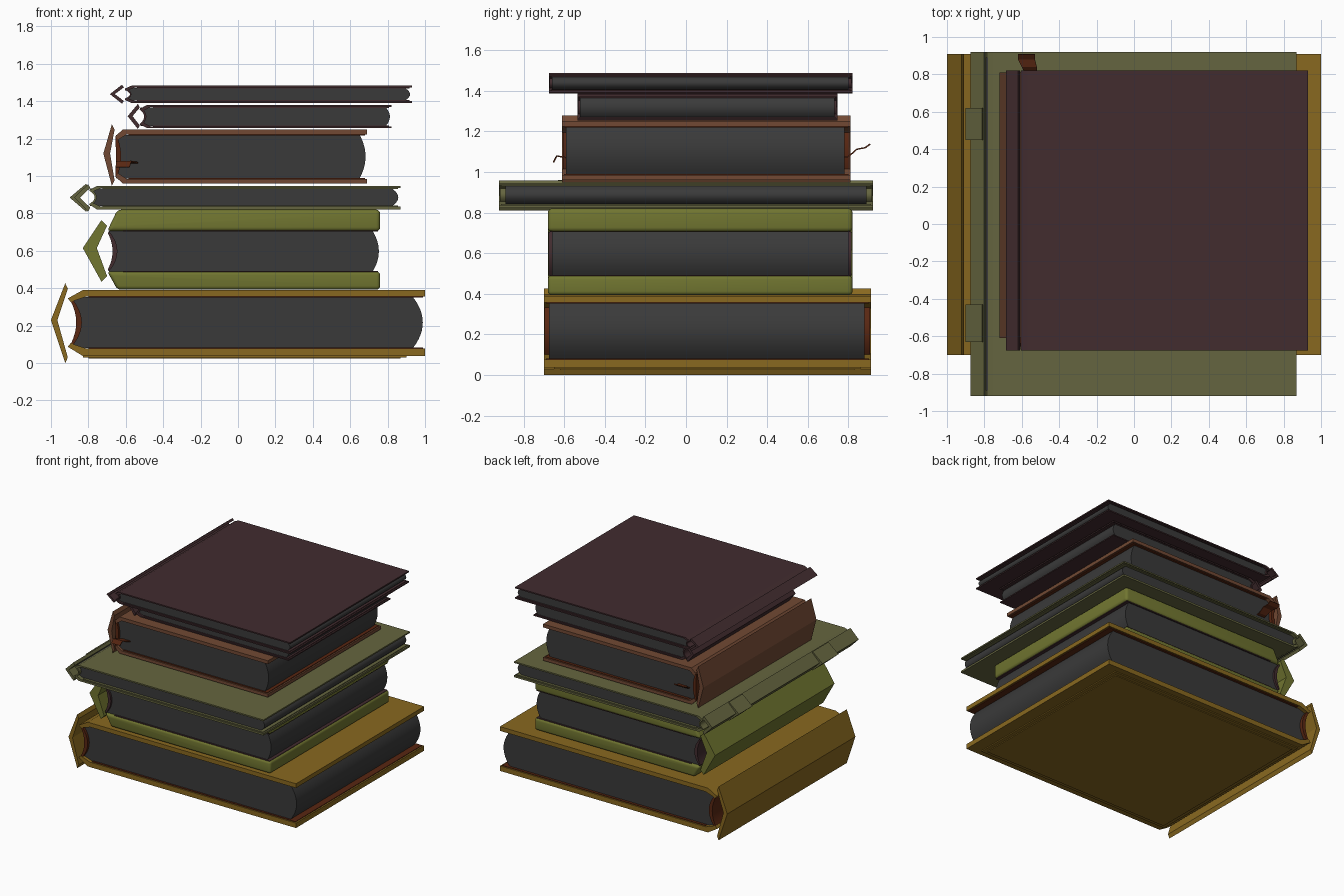
import bpy, bmesh, math

if "Cube" in bpy.data.objects:
    bpy.data.objects.remove(bpy.data.objects["Cube"])


def material(name, rgb):
    m = bpy.data.materials.new(name)
    m.diffuse_color = (*rgb, 1)
    m.use_nodes = True
    m.node_tree.nodes["Principled BSDF"].inputs["Base Color"].default_value = m.diffuse_color
    return m


PAGE = material("dark_grey_pages", (0.042, 0.042, 0.042))
OCHRE = material("ochre_cloth", (0.25, 0.14, 0.014))
OLIVE = material("olive_cloth", (0.165, 0.18, 0.03))
SAGE = material("sage_cloth", (0.13, 0.13, 0.05))
BROWN = material("brown_leather", (0.165, 0.066, 0.033))
MAROON = material("dark_maroon_cloth", (0.054, 0.025, 0.028))
RUST = material("rust_lining", (0.1, 0.02, 0.006))


def prism(name, pts, y0, y1, mat, bevel=0, smooth=False):
    """Extrude an (x, z) profile along y."""
    bm = bmesh.new()
    f = bm.faces.new([bm.verts.new((x, y0, z)) for x, z in pts])
    r = bmesh.ops.extrude_face_region(bm, geom=[f])
    for v in r["geom"]:
        if isinstance(v, bmesh.types.BMVert):
            v.co.y = y1
    bmesh.ops.recalc_face_normals(bm, faces=bm.faces)
    if bevel:
        bmesh.ops.bevel(bm, geom=bm.edges[:], offset=bevel, segments=4,
                        profile=0.5, affect='EDGES', clamp_overlap=True)
    me = bpy.data.meshes.new(name)
    bm.to_mesh(me)
    bm.free()
    me.materials.append(mat)
    ob = bpy.data.objects.new(name, me)
    bpy.context.collection.objects.link(ob)
    if smooth:
        bpy.context.view_layer.objects.active = ob
        ob.select_set(True)
        bpy.ops.object.shade_smooth_by_angle(angle=math.radians(35))
        ob.select_set(False)
    return ob


def arc(x_end, x_mid, z0, z1, n=12):
    """Bowed line from z0 to z1, reaching x_mid halfway."""
    return [(x_end + (x_mid - x_end) * (1 - (2 * i / n - 1) ** 2),
             z0 + (z1 - z0) * i / n) for i in range(n + 1)]


def chevron(name, tip, end, z0, zm, z1, thick, y0, y1, mat):
    """V-shaped spine seen from the end."""
    d = thick * 0.8
    e = min(0.03, (z1 - z0) * 0.14)
    prism(name, [(end - d * 0.5, z0), (tip, zm), (end - d * 0.5, z1), (end, z1 - e),
                 (tip + thick, zm), (end, z0 + e)], y0, y1, mat)


def book(name, mat, lining, y, py, xr, fold, hinge, z, pages, fore, spine, soft=0):
    """z = cover bottom, page bottom, page top, cover top;
    fold/hinge = start of the flat board and tip of its folded joint."""
    zb, pb, pt, zt = z
    zm, h = (pb + pt) / 2, pt - pb
    # page block: rounded fore edge, hollow back
    xl, xm = pages
    left = arc(xl, xm, pb, pt)
    prism(name + "_pages", arc(fore[0], fore[1], pb, pt) + left[::-1],
          py[0], py[1], PAGE, smooth=True)
    # lining behind the page block
    liner = arc(xl - 0.006, xm - min(0.03, h * 0.12), pb + 0.01, pt - 0.01)
    prism(name + "_lining", left + liner[::-1], y[0] + 0.004, y[1] - 0.004, lining, smooth=True)
    # boards with folded joints, and endpapers inside them
    for part, a, b, s in (("top", pt, zt, 1), ("bottom", pb, zb, -1)):
        t = abs(b - a)
        if soft:
            pts = [(xr, a), (xr, b), (fold, b), (hinge + 0.02, a + s * t * 0.35), (hinge, a)]
        else:
            k = min(0.012, h * 0.08)
            pts = [(xr, a + s * 0.003), (xr, b), (fold, b), (hinge, a - s * k * 0.6),
                   (hinge + 0.015, a - s * k * 2.2), (fold + 0.02, a + s * 0.003)]
        prism(f"{name}_{part}_cover", pts, y[0], y[1], mat, soft, bool(soft))
        q = a + s * 0.004
        prism(f"{name}_{part}_endpaper", [(xr - 0.012, a - s * 0.002), (xr - 0.012, q),
              (fold + 0.03, q), (fold + 0.03, a - s * 0.002)], y[0] + 0.01, y[1] - 0.01, lining)
    # spine
    chevron(name + "_spine", *spine, y[0], y[1], mat)


# bottom to top
book("ochre_book", OCHRE, RUST, (-0.70, 0.91), (-0.675, 0.88), 1.0, -0.83, -0.91,
     (0.038, 0.08, 0.353, 0.39), (-0.895, -0.835), (0.935, 0.988),
     (-1.0, -0.91, 0.0, 0.23, 0.427, 0.034))
book("olive_book", OLIVE, MAROON, (-0.68, 0.82), (-0.66, 0.80), 0.76, -0.645, -0.70,
     (0.393, 0.49, 0.705, 0.82), (-0.69, -0.645), (0.72, 0.753),
     (-0.83, -0.70, 0.435, 0.615, 0.765, 0.075), soft=0.022)
book("sage_book", SAGE, SAGE, (-0.92, 0.92), (-0.89, 0.89), 0.868, -0.755, -0.79,
     (0.822, 0.84, 0.932, 0.946), (-0.79, -0.755), (0.825, 0.857),
     (-0.875, -0.79, 0.81, 0.885, 0.957, 0.03))
book("brown_book", BROWN, RUST, (-0.61, 0.81), (-0.59, 0.78), 0.69, -0.615, -0.655,
     (0.96, 0.988, 1.22, 1.25), (-0.65, -0.625), (0.65, 0.682),
     (-0.72, -0.66, 0.948, 1.12, 1.277, 0.036))
book("thin_maroon_book", MAROON, MAROON, (-0.535, 0.745), (-0.522, 0.732), 0.82, -0.485, -0.52,
     (1.256, 1.268, 1.367, 1.38), (-0.52, -0.49), (0.79, 0.812),
     (-0.59, -0.525, 1.252, 1.32, 1.385, 0.026))
book("wide_maroon_book", MAROON, MAROON, (-0.675, 0.82), (-0.66, 0.80), 0.93, -0.57, -0.605,
     (1.391, 1.404, 1.47, 1.483), (-0.60, -0.57), (0.893, 0.92),
     (-0.685, -0.61, 1.387, 1.438, 1.488, 0.026))

# raised bands on the sage spine
for i, (a, b) in enumerate(((0.45, 0.62), (-0.63, -0.43))):
    chevron(f"sage_spine_band_{i}", -0.90, -0.80, 0.809, 0.885, 0.959, 0.03, a, b, SAGE)

# framed panel under the bottom cover
for nm, g, z0 in (("outer", 0.0, 0.03), ("inner", 0.03, 0.024)):
    prism(f"ochre_bottom_{nm}_panel", [(-0.83 + g, z0), (0.90 - g, z0), (0.90 - g, 0.04),
          (-0.83 + g, 0.04)], -0.65 + g, 0.86 - g, OCHRE)


def ribbon(name, path):
    """Thin strip through (x_left, x_right, y, z) stations."""
    me = bpy.data.meshes.new(name)
    vs = [p for a, b, y, z in path for p in ((a, y, z), (b, y, z))]
    fs = [(2 * i, 2 * i + 1, 2 * i + 3, 2 * i + 2) for i in range(len(path) - 1)]
    me.from_pydata(vs, [], fs)
    me.materials.append(RUST)
    ob = bpy.data.objects.new(name, me)
    bpy.context.collection.objects.link(ob)
    m = ob.modifiers.new("thickness", 'SOLIDIFY')
    m.thickness = 0.007


# bookmark in the brown book, showing at both ends
ribbon("bookmark_back", [(-0.58, -0.51, 0.76, 1.07), (-0.58, -0.515, 0.80, 1.08),
                         (-0.60, -0.52, 0.84, 1.115), (-0.62, -0.53, 0.88, 1.122),
                         (-0.62, -0.53, 0.905, 1.14)])
ribbon("bookmark_front", [(-0.60, -0.53, -0.58, 1.065), (-0.62, -0.54, -0.61, 1.07),
                          (-0.65, -0.57, -0.635, 1.075), (-0.655, -0.58, -0.65, 1.045)])
